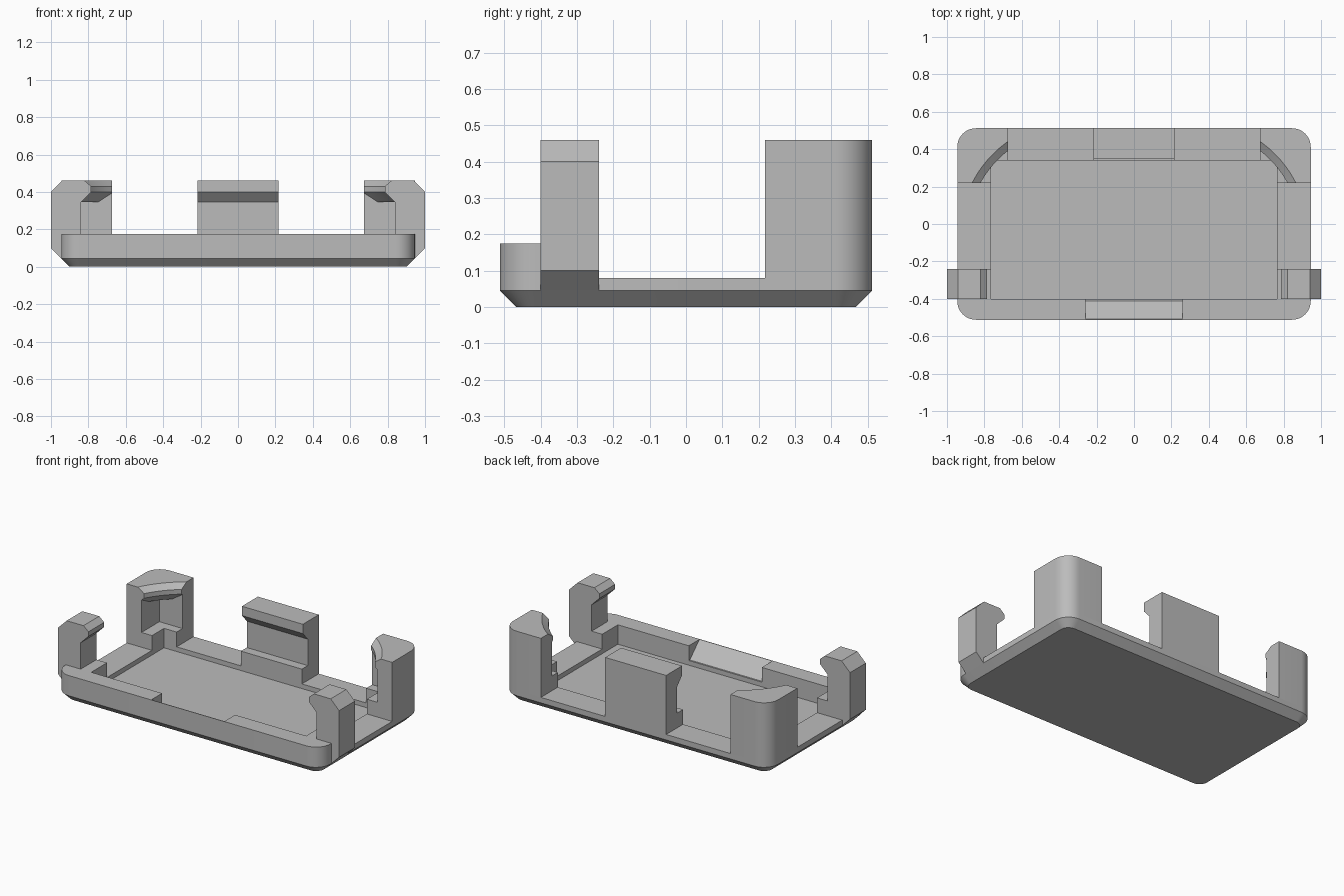
import bpy, bmesh, math

if "Cube" in bpy.data.objects:
    bpy.data.objects.remove(bpy.data.objects["Cube"])

GREY = (0.5, 0.5, 0.5, 1)
mat = bpy.data.materials.new("plain_grey")
mat.use_nodes = True
mat.diffuse_color = GREY
mat.node_tree.nodes["Principled BSDF"].inputs["Base Color"].default_value = GREY

HALF_X, HALF_Y, RADIUS = 0.945, 0.512, 0.1
CHAMFER, RIM, LEDGE, TOP = 0.045, 0.08, 0.175, 0.46


def loft(name, rings):
    """Closed solid through rings that have equal point counts."""
    bm = bmesh.new()
    loops = [[bm.verts.new(p) for p in ring] for ring in rings]
    n = len(loops[0])
    for a, b in zip(loops, loops[1:]):
        for i in range(n):
            j = (i + 1) % n
            bm.faces.new((a[i], a[j], b[j], b[i]))
    bm.faces.new(loops[0])
    bm.faces.new(loops[-1])
    bmesh.ops.recalc_face_normals(bm, faces=bm.faces)
    mesh = bpy.data.meshes.new(name)
    bm.to_mesh(mesh)
    bm.free()
    mesh.materials.append(mat)
    obj = bpy.data.objects.new(name, mesh)
    bpy.context.collection.objects.link(obj)
    return obj


def box(name, x, y, z):
    x, y = sorted(x), sorted(y)
    return loft(name, [[(x[0], y[0], h), (x[1], y[0], h), (x[1], y[1], h), (x[0], y[1], h)] for h in z])


def outline(z, inset=0.0, steps=10):
    """Rounded rectangle of the tray at height z."""
    r = RADIUS - inset
    cx, cy = HALF_X - RADIUS, HALF_Y - RADIUS
    pts = []
    for k, (sx, sy) in enumerate([(1, 1), (-1, 1), (-1, -1), (1, -1)]):
        for i in range(steps + 1):
            a = math.pi / 2 * (k + i / steps)
            pts.append((sx * cx + r * math.cos(a), sy * cy + r * math.sin(a), z))
    return pts


def boolean(obj, cutter, op):
    """Apply a boolean and discard the cutter."""
    mod = obj.modifiers.new(op, "BOOLEAN")
    mod.operation, mod.solver, mod.object = op, "EXACT", cutter
    activate(obj)
    bpy.ops.object.modifier_apply(modifier=mod.name)
    bpy.data.objects.remove(cutter)


def activate(obj):
    bpy.ops.object.select_all(action="DESELECT")
    obj.select_set(True)
    bpy.context.view_layer.objects.active = obj


def smooth(obj):
    activate(obj)
    bpy.ops.object.shade_smooth_by_angle(angle=math.radians(25))


# Base tray with chamfered underside and shallow floor recess
base = loft("base_tray", [outline(0, CHAMFER), outline(CHAMFER), outline(RIM)])
boolean(base, box("floor_cutter", (-0.765, 0.765), (-0.4, 0.34), (0.05, 1)), "DIFFERENCE")
smooth(base)

# Front wall with a sloping thumb notch in the middle
wall = loft("front_wall", [outline(RIM), outline(LEDGE)])
boolean(wall, box("wall_limit", (-2, 2), (-2, -0.4), (0, 1)), "INTERSECT")
ramp = [(-0.508, LEDGE), (-0.39, 0.06), (-0.3, 0.06), (-0.3, 0.3), (-0.508, 0.3)]
boolean(wall, loft("notch_cutter", [[(x, y, z) for y, z in ramp] for x in (-0.26, 0.26)]), "DIFFERENCE")
smooth(wall)

# Rear clip with an overhanging lip
lip = [(0.34, RIM), (HALF_Y, RIM), (HALF_Y, TOP), (0.35, TOP), (0.35, 0.4),
       (0.4, 0.345), (0.4, LEDGE), (0.34, LEDGE)]
loft("rear_clip", [[(x, y, z) for y, z in lip] for x in (-0.217, 0.217)])

side_profile = [(0.765, 0.06), (HALF_X, CHAMFER), (1, 0.1), (1, 0.4), (0.94, TOP), (0.82, TOP),
                (0.785, 0.43), (0.785, 0.4), (0.84, 0.345), (0.84, LEDGE), (0.765, LEDGE)]
round_cut = [(0.625, 0.335), (0.56, 0.4), (0.56, 0.43), (0.613, 0.47)]

for side, s in (("left", 1), ("right", -1)):
    # Side clip near the front
    loft(side + "_side_clip", [[(s * x, y, z) for x, z in side_profile] for y in (-0.4, -0.24)])

    # Rear corner post, stepped on the inside
    post = loft(side + "_corner_post", [outline(RIM), outline(0.4)])
    boolean(post, box("post_limit", (s * 0.675, s * 2), (0.218, 2), (0, 1)), "INTERSECT")
    boolean(post, box("lower_step", (0, s * 0.765), (0, 0.34), (0, 0.16)), "DIFFERENCE")
    boolean(post, box("inner_step", (0, s * 0.84), (0, 0.4), (LEDGE, 1)), "DIFFERENCE")
    boolean(post, box("step_join", (0, s * 0.765), (0, 0.34), (0.15, 0.2)), "DIFFERENCE")
    smooth(post)

    # Hook on top of the post, hollowed by a round cut
    hook = loft(side + "_corner_hook", [outline(0.345), outline(TOP)])
    boolean(hook, box("hook_limit", (s * 0.675, s * 2), (0.218, 2), (0, 1)), "INTERSECT")
    rings = [[(s * 0.33 + r * math.cos(i * math.tau / 96), -0.05 + r * math.sin(i * math.tau / 96), z)
              for i in range(96)] for r, z in round_cut]
    boolean(hook, loft("round_cutter", rings), "DIFFERENCE")
    smooth(hook)
